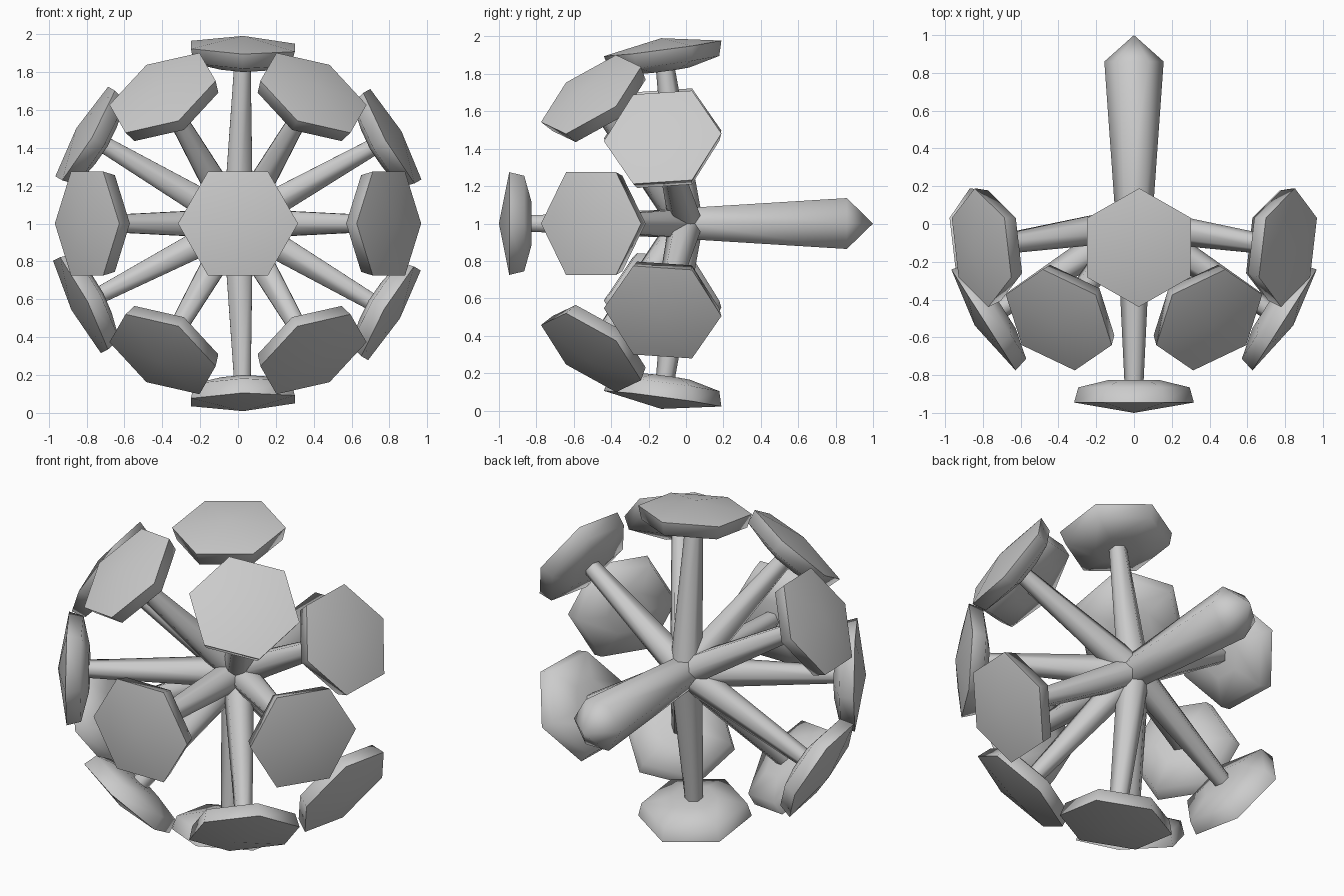
import bpy, bmesh, math
from mathutils import Vector

if "Cube" in bpy.data.objects:
    bpy.data.objects.remove(bpy.data.objects["Cube"])

grey = bpy.data.materials.new("plain grey")
grey.diffuse_color = (0.6, 0.6, 0.6, 1)
grey.use_nodes = True
grey.node_tree.nodes["Principled BSDF"].inputs["Base Color"].default_value = grey.diffuse_color
CENTRE = Vector((0, 0, 1))


def spindle(name, axis, ref, profile, sides=6):
    """Six-sided lathe: profile is (distance from centre, radius) along axis;
    one corner points towards ref."""
    axis = axis.normalized()
    u = (ref - axis * ref.dot(axis)).normalized()
    v = axis.cross(u)
    bm = bmesh.new()
    rings = []
    for dist, rad in profile:
        base = CENTRE + axis * dist
        if rad == 0:
            rings.append([bm.verts.new(base)])
            continue
        ring = []
        for i in range(sides):
            t = 2 * math.pi * i / sides
            ring.append(bm.verts.new(base + (u * math.cos(t) + v * math.sin(t)) * rad))
        rings.append(ring)
    for a, b in zip(rings, rings[1:]):
        for i in range(sides):
            j = (i + 1) % sides
            if len(a) == 1:
                bm.faces.new((a[0], b[j], b[i]))
            elif len(b) == 1:
                bm.faces.new((a[i], a[j], b[0]))
            else:
                bm.faces.new((a[i], a[j], b[j], b[i]))
    bmesh.ops.recalc_face_normals(bm, faces=bm.faces)
    me = bpy.data.meshes.new(name)
    bm.to_mesh(me)
    bm.free()
    me.materials.append(grey)
    ob = bpy.data.objects.new(name, me)
    bpy.context.collection.objects.link(ob)
    bpy.ops.object.select_all(action='DESELECT')
    ob.select_set(True)
    bpy.context.view_layer.objects.active = ob
    bpy.ops.object.shade_smooth_by_angle(angle=math.radians(62))
    return ob


STEM = [(0, 0), (0.03, 0.09), (0.85, 0.05), (0.86, 0)]
CAP = [(0.825, 0), (0.825, 0.13), (0.865, 0.295), (0.945, 0.317), (1.0, 0)]
HANDLE = [(0, 0), (0.03, 0.098), (0.86, 0.157), (1.0, 0)]


def direction(tilt, angle):
    """tilt = degrees forward of the xz plane, angle = degrees round y."""
    t, a = math.radians(tilt), math.radians(angle)
    return Vector((math.cos(t) * math.cos(a), -math.sin(t), math.cos(t) * math.sin(a)))


# front spike plus two staggered rings of six
FRONT, SIDE = Vector((0, -1, 0)), Vector((1, 0, 0))
spikes = [(FRONT, SIDE)]
spikes += [(direction(32.5, a), FRONT) for a in range(0, 360, 60)]
spikes += [(direction(7.6, a), FRONT) for a in (29.5, 88.4, 149.5, 207.4, 271.6, 329.6)]

for n, (d, ref) in enumerate(spikes, 1):
    spindle(f"stem_{n}", d, ref, STEM)
    spindle(f"cap_{n}", d, ref, CAP)

# thick pointed rod at the back
spindle("back_rod", -FRONT, SIDE, HANDLE)
